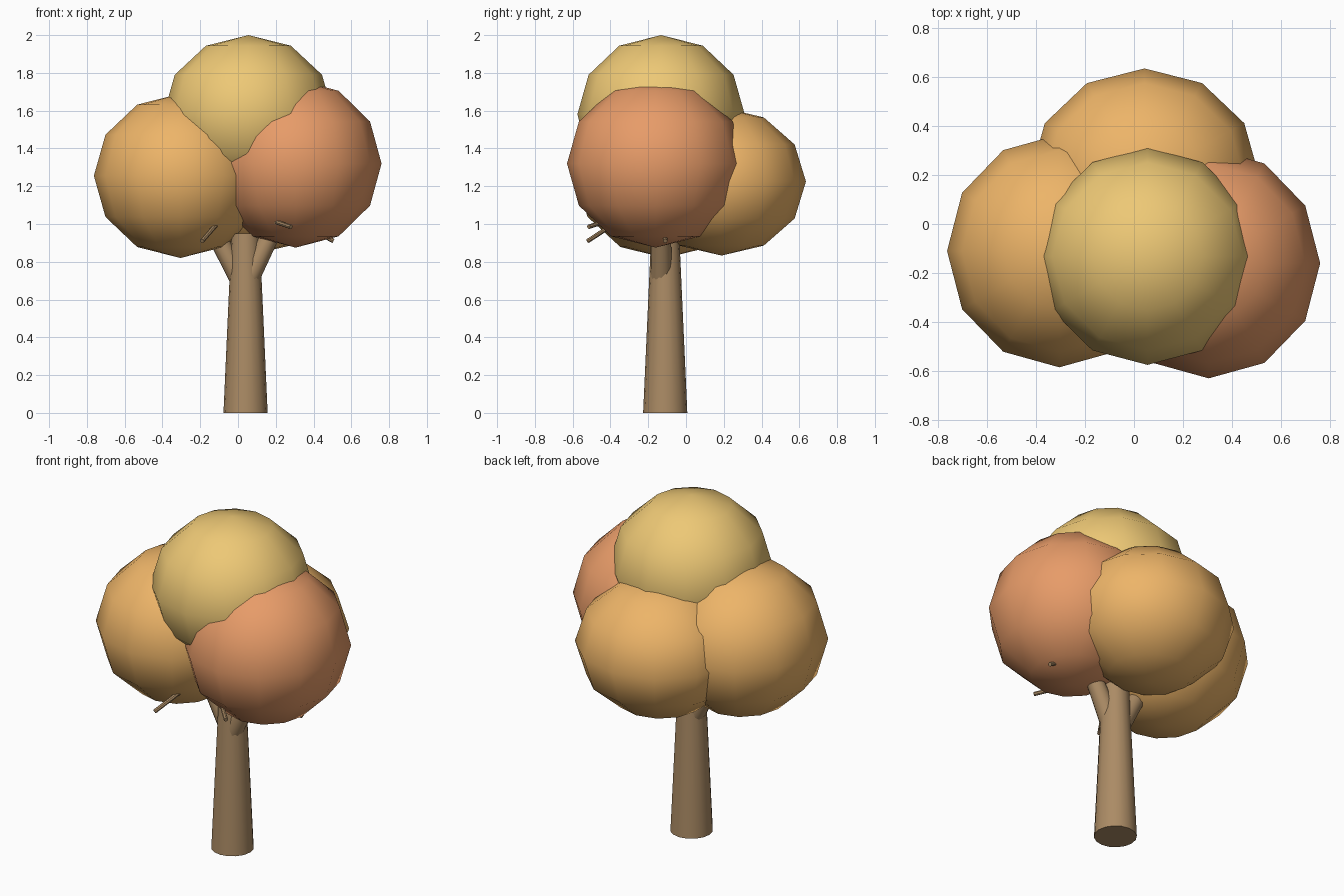
import bpy
import math
from mathutils import Vector

if "Cube" in bpy.data.objects:
    bpy.data.objects.remove(bpy.data.objects["Cube"])


def material(name, rgb):
    m = bpy.data.materials.new(name)
    m.diffuse_color = (*rgb, 1)
    m.use_nodes = True
    m.node_tree.nodes["Principled BSDF"].inputs["Base Color"].default_value = m.diffuse_color
    return m


BARK = material("bark", (0.41, 0.26, 0.13))
AMBER = material("amber_leaves", (0.85, 0.46, 0.14))
YELLOW = material("yellow_leaves", (0.85, 0.58, 0.18))
ORANGE = material("orange_leaves", (0.80, 0.33, 0.14))


def finish(name, mat, angle):
    ob = bpy.context.object
    ob.name = name
    ob.data.materials.append(mat)
    bpy.ops.object.shade_smooth_by_angle(angle=math.radians(angle))


def limb(name, start, end, r1, r2, sides=12):
    """Tapered wooden cylinder between two points."""
    a, b = Vector(start), Vector(end)
    d = b - a
    bpy.ops.mesh.primitive_cone_add(
        vertices=sides, radius1=r1, radius2=r2, depth=d.length,
        location=(a + b) / 2, rotation=d.to_track_quat('Z', 'Y').to_euler())
    finish(name, BARK, 40)


def foliage(name, centre, radii, mat):
    """Low-poly, smooth-shaded ball of leaves."""
    bpy.ops.mesh.primitive_uv_sphere_add(
        segments=12, ring_count=6, radius=1, location=centre)
    bpy.context.object.scale = radii
    bpy.ops.object.transform_apply(location=False, rotation=False, scale=True)
    finish(name, mat, 60)


# Trunk and the two forked branches
limb("trunk", (0.04, -0.11, 0), (0.04, -0.11, 0.95), 0.117, 0.074, 16)
limb("left_branch", (0.02, -0.10, 0.69), (-0.19, -0.10, 1.08), 0.055, 0.045)
limb("right_branch", (0.05, -0.13, 0.70), (0.24, -0.13, 1.08), 0.058, 0.045)

# Small twigs poking out of the leaves
twigs = [((-0.19, -0.52, 0.91), (-0.06, -0.29, 1.06)),
         ((0.28, -0.515, 0.985), (0.10, -0.335, 1.045)),
         ((0.505, -0.11, 0.91), (0.25, -0.12, 1.05))]
for i, (outer, inner) in enumerate(twigs, 1):
    limb(f"twig_{i}", outer, inner, 0.012, 0.012, 8)

# Leaf crown
foliage("left_foliage", (-0.305, -0.11, 1.255), (0.458, 0.475, 0.435), AMBER)
foliage("right_foliage", (0.305, -0.16, 1.32), (0.455, 0.47, 0.445), ORANGE)
foliage("back_foliage", (0.043, 0.188, 1.225), (0.47, 0.447, 0.392), AMBER)
foliage("top_foliage", (0.055, -0.132, 1.58), (0.45, 0.443, 0.42), YELLOW)
